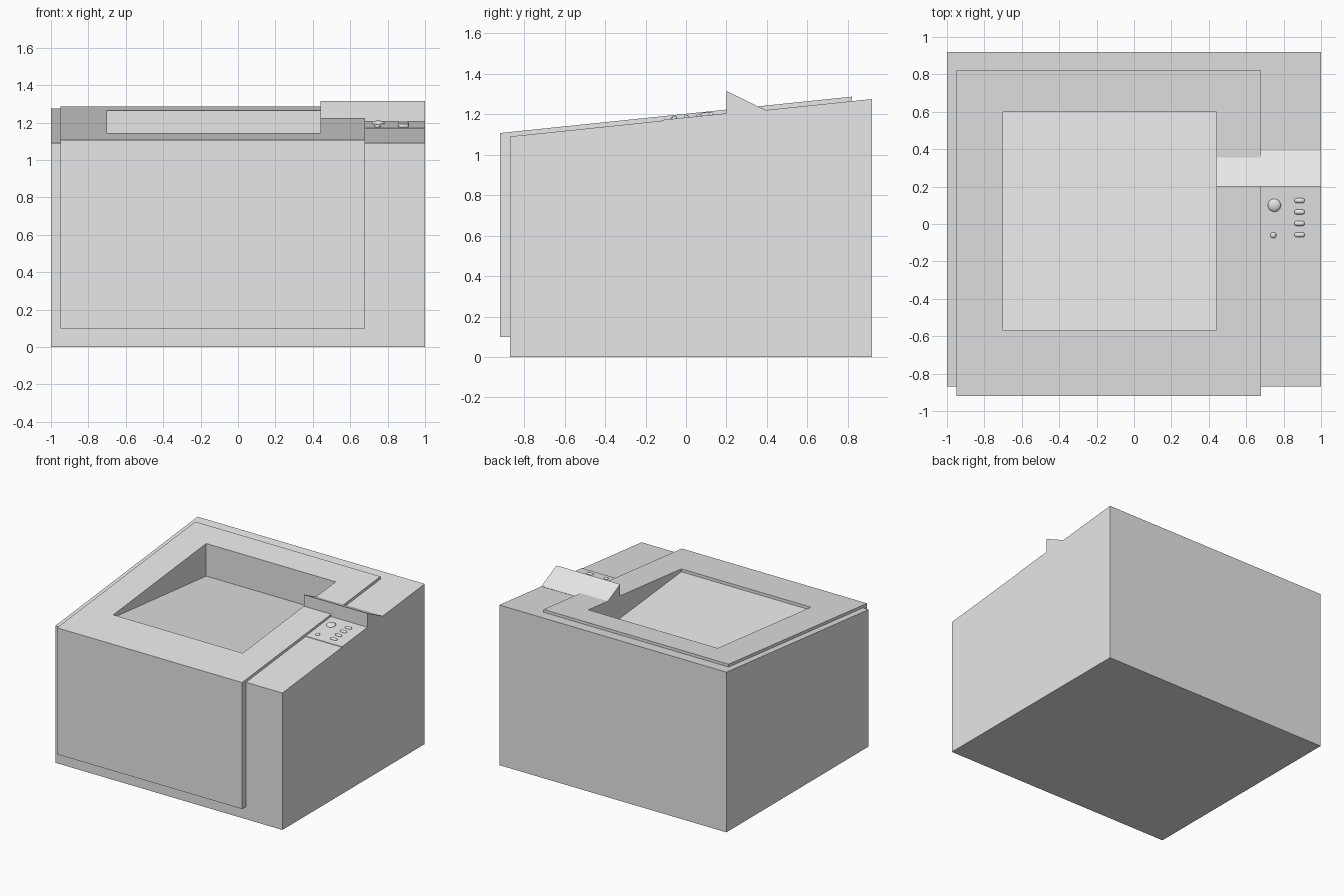
import bpy, bmesh, math
from mathutils import Matrix

if "Cube" in bpy.data.objects:
    bpy.data.objects.remove(bpy.data.objects["Cube"])

grey = bpy.data.materials.new("light_grey")
grey.diffuse_color = (0.8, 0.8, 0.8, 1)
grey.use_nodes = True
grey.node_tree.nodes["Principled BSDF"].inputs["Base Color"].default_value = grey.diffuse_color

SLOPE = math.atan2(0.185, 1.79)


def top_z(y):
    return 1.09 + (y + 0.87) * 0.185 / 1.79


def finish(name, bm):
    bmesh.ops.recalc_face_normals(bm, faces=bm.faces)
    me = bpy.data.meshes.new(name)
    bm.to_mesh(me)
    bm.free()
    ob = bpy.data.objects.new(name, me)
    me.materials.append(grey)
    bpy.context.collection.objects.link(ob)
    return ob


def prism(name, profile, x0, x1):
    """Extrude a (y, z) side profile from x0 to x1."""
    bm = bmesh.new()
    f = bm.faces.new([bm.verts.new((x0, y, z)) for y, z in profile])
    r = bmesh.ops.extrude_face_region(bm, geom=[f])
    verts = [v for v in r["geom"] if isinstance(v, bmesh.types.BMVert)]
    bmesh.ops.translate(bm, verts=verts, vec=(x1 - x0, 0, 0))
    return finish(name, bm)


# Sloped main case
case = prism("printer_case", [(-0.87, 0), (-0.87, 1.09), (0.92, 1.275), (0.92, 0)], -1, 1)

# Front door and top lid in one bent panel
lid = prism("front_and_top_cover",
            [(-0.92, 0.1), (-0.92, 1.107), (0.82, 1.287), (0.82, 1.25), (-0.85, 1.07), (-0.85, 0.1)],
            -0.95, 0.68)

# Paper tray recess with a floor sinking towards the back
cutter = prism("tray_cutter", [(-0.57, 1.12), (-0.57, 1.5), (0.6, 1.5), (0.6, 1.005)], -0.70, 0.44)
cutter.hide_render = True
cutter.hide_set(True)
for ob in (case, lid):
    m = ob.modifiers.new("tray_recess", "BOOLEAN")
    m.object = cutter
    m.operation = "DIFFERENCE"
    m.solver = "EXACT"

# Raised wedge behind the controls
prism("raised_wedge", [(0.2, 1.16), (0.2, 1.315), (0.39, 1.222), (0.39, 1.17)], 0.44, 1)

# Control panel plate
prism("control_panel", [(-0.12, 1.15), (-0.12, top_z(-0.12) + 0.004),
                        (0.2, top_z(0.2) + 0.004), (0.2, 1.15)], 0.68, 1)


def dome(name, x, y, radius, stretch=0.0, height=0.012):
    """Low rounded button, optionally stretched along x into a pill."""
    bm = bmesh.new()
    bmesh.ops.create_uvsphere(bm, u_segments=24, v_segments=12, radius=radius)
    for v in bm.verts:
        v.co.z *= height / radius
        if abs(v.co.x) > 1e-5:
            v.co.x += math.copysign(stretch, v.co.x)
    place = Matrix.Translation((x, y, top_z(y) + 0.004)) @ Matrix.Rotation(SLOPE, 4, "X")
    bmesh.ops.transform(bm, matrix=place, verts=bm.verts)
    for f in bm.faces:
        f.smooth = True
    return finish(name, bm)


# Buttons
dome("start_button", 0.75, 0.1, 0.035, height=0.016)
dome("small_button", 0.745, -0.06, 0.016)
for i in range(4):
    dome(f"pill_button_{i + 1}", 0.885, 0.125 - i * 0.061, 0.013, stretch=0.015)
